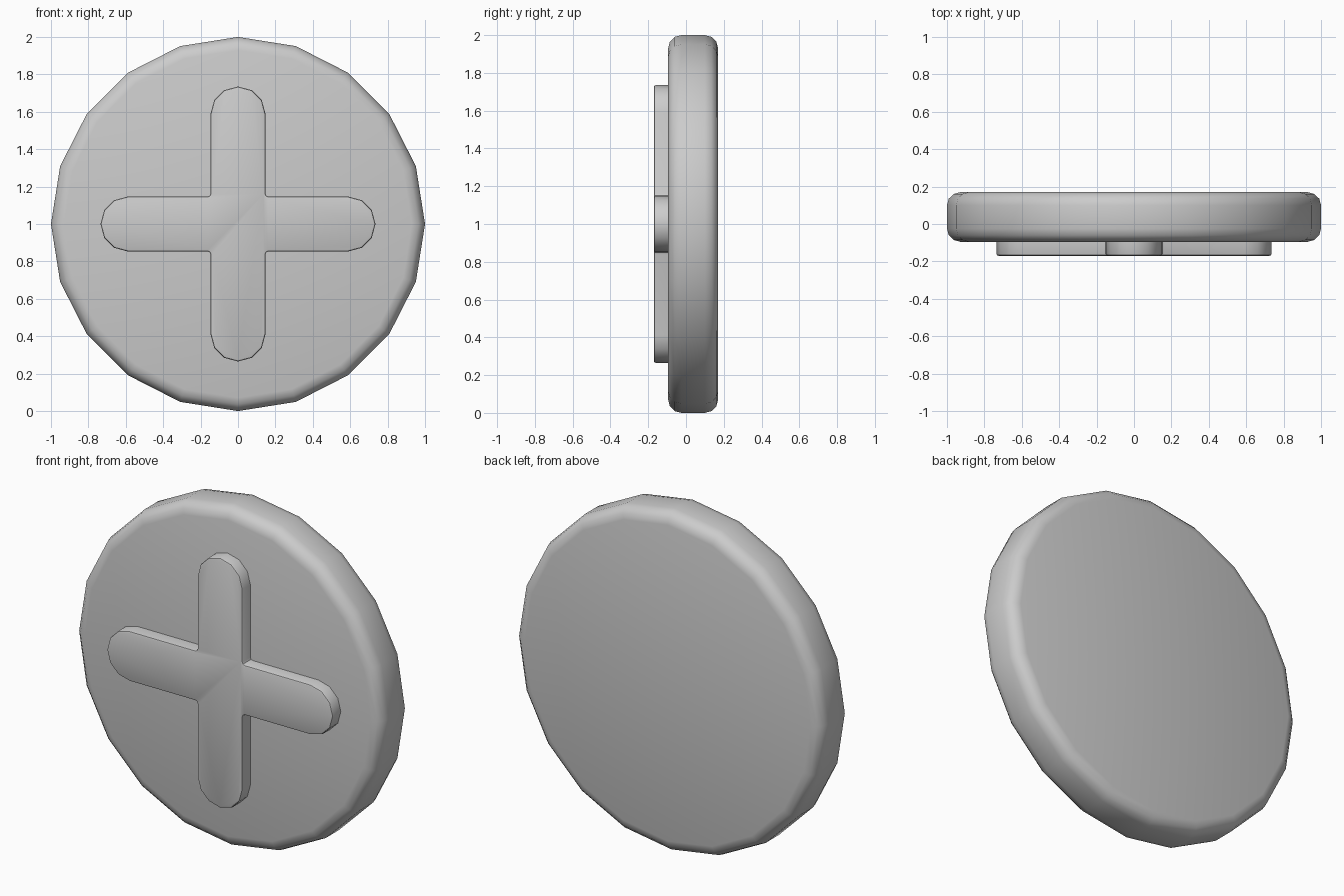
import bpy, bmesh, math
from mathutils import Matrix, Vector

cube = bpy.data.objects.get("Cube")
if cube:
    bpy.data.objects.remove(cube, do_unlink=True)

grey = bpy.data.materials.new("plain_grey")
grey.use_nodes = True
COLOUR = (0.6, 0.6, 0.6, 1)
grey.diffuse_color = COLOUR
grey.node_tree.nodes["Principled BSDF"].inputs["Base Color"].default_value = COLOUR


def plate(name, outline, front, back, bevel, segments, bevel_back, smooth_angle):
    """Extrude an (x, z) outline from front to back and round its rims."""
    bm = bmesh.new()
    face = bm.faces.new([bm.verts.new((x, front, z)) for x, z in outline])
    new = bmesh.ops.extrude_face_region(bm, geom=[face], use_keep_orig=True)["geom"]
    verts = [g for g in new if isinstance(g, bmesh.types.BMVert)]
    bmesh.ops.translate(bm, vec=(0, back - front, 0), verts=verts)
    bmesh.ops.recalc_face_normals(bm, faces=bm.faces)
    rim = [e for e in bm.edges
           if all(abs(v.co.y - front) < 1e-5 for v in e.verts)
           or (bevel_back and all(abs(v.co.y - back) < 1e-5 for v in e.verts))]
    bmesh.ops.bevel(bm, geom=rim, offset=bevel, segments=segments,
                    profile=0.5, affect='EDGES')
    mesh = bpy.data.meshes.new(name)
    bm.to_mesh(mesh)
    bm.free()
    mesh.materials.append(grey)
    obj = bpy.data.objects.new(name, mesh)
    bpy.context.collection.objects.link(obj)
    bpy.ops.object.select_all(action='DESELECT')
    obj.select_set(True)
    bpy.context.view_layer.objects.active = obj
    bpy.ops.object.shade_smooth_by_angle(angle=math.radians(smooth_angle))
    return obj


def circle_point(radius, degrees):
    a = math.radians(degrees)
    return Vector((radius * math.cos(a), radius * math.sin(a)))


CENTRE = Vector((0, 1))

# Round head with softened rims
SIDES = 20
head = [CENTRE + circle_point(1, i * 360 / SIDES) for i in range(SIDES)]
plate("round_head", head, -0.095, 0.17, 0.07, 3, True, 40)

# Raised cross: four round-ended arms with tiny fillets between them
ARM, HALF, FILLET = 0.588, 0.147, 0.015
arm = [Vector((ARM, 0)) + circle_point(HALF, a) for a in range(-90, 91, 30)]
corner = Vector((HALF + FILLET, HALF + FILLET))
arm += [corner + circle_point(FILLET, a) for a in (270, 225, 180)]
cross = []
for k in range(4):
    turn = Matrix.Rotation(k * math.pi / 2, 2)
    cross += [CENTRE + turn @ p for p in arm]
plate("raised_cross", cross, -0.17, -0.08, 0.01, 2, False, 40)
